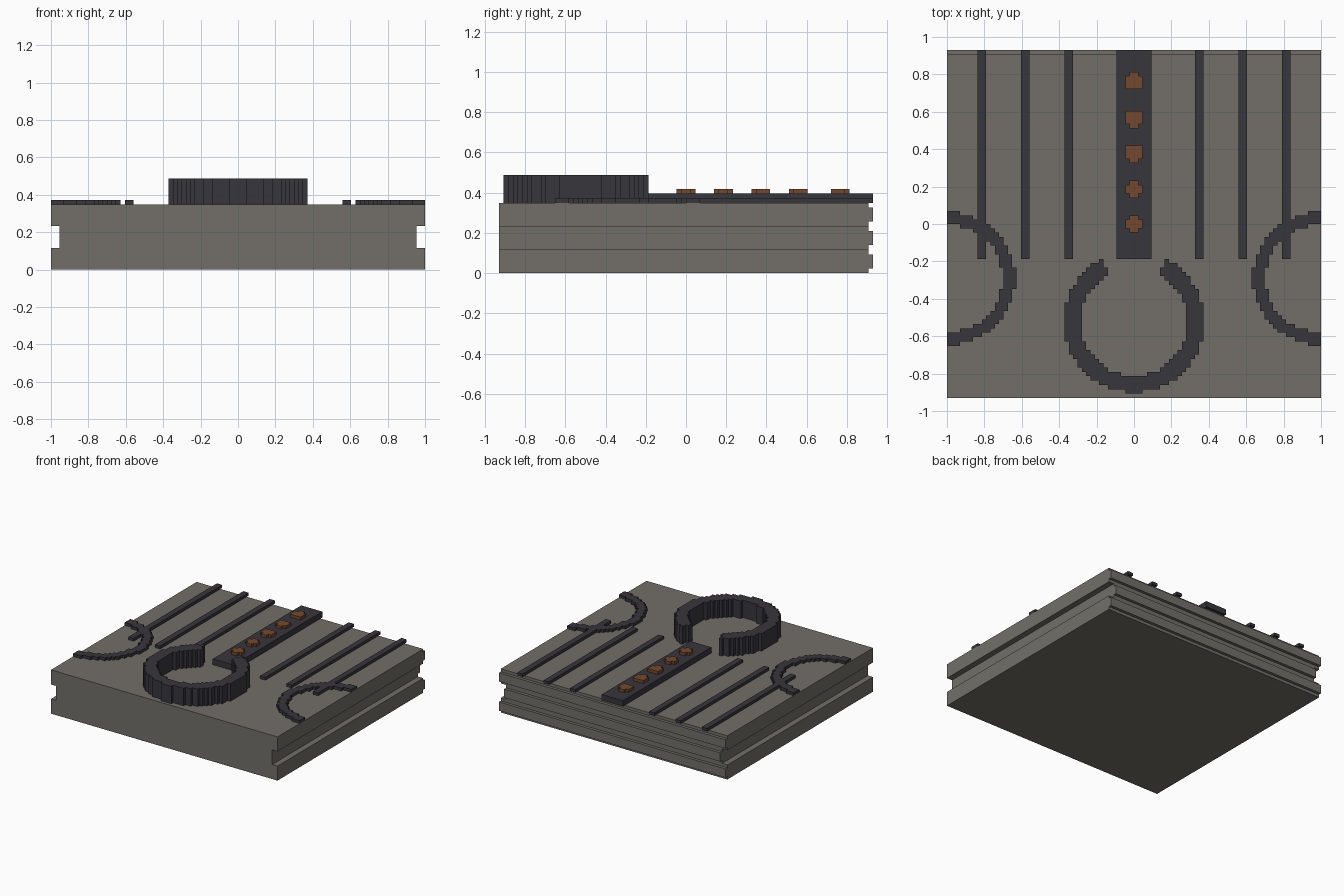
import bpy, bmesh, math

if "Cube" in bpy.data.objects:
    bpy.data.objects.remove(bpy.data.objects["Cube"], do_unlink=True)

NX, NY, TOP = 86, 80, 15       # block counts of the slab
U = 2 / NX                     # size of one block


def material(name, rgb):
    m = bpy.data.materials.new(name)
    m.use_nodes = True
    m.diffuse_color = (*rgb, 1)
    m.node_tree.nodes["Principled BSDF"].inputs["Base Color"].default_value = (*rgb, 1)
    return m


STONE = material("grey stone", (0.168, 0.159, 0.141))
IRON = material("dark iron", (0.039, 0.037, 0.046))
COPPER = material("copper", (0.175, 0.066, 0.029))


def finish(name, bm, mat):
    """Scale from block units to the final frame and link the object."""
    bmesh.ops.recalc_face_normals(bm, faces=bm.faces)
    for v in bm.verts:
        v.co = ((v.co.x - NX / 2) * U, (v.co.y - NY / 2) * U, v.co.z * U)
    me = bpy.data.meshes.new(name)
    bm.to_mesh(me)
    bm.free()
    me.materials.append(mat)
    ob = bpy.data.objects.new(name, me)
    bpy.context.collection.objects.link(ob)
    return ob


def extrude(bm, faces, direction):
    res = bmesh.ops.extrude_face_region(bm, geom=faces, use_keep_orig=True)
    verts = [g for g in res["geom"] if isinstance(g, bmesh.types.BMVert)]
    bmesh.ops.translate(bm, verts=verts, vec=direction)


def blocks(name, cells, z0, z1, mat):
    """Raise a set of (column, row) cells into a stepped solid."""
    bm = bmesh.new()
    for x, y in sorted(cells):
        bm.faces.new([bm.verts.new((x + dx, y + dy, z0))
                      for dx, dy in ((0, 0), (1, 0), (1, 1), (0, 1))])
    bmesh.ops.remove_doubles(bm, verts=bm.verts, dist=0.01)
    extrude(bm, bm.faces[:], (0, 0, z1 - z0))
    bmesh.ops.dissolve_limit(bm, angle_limit=0.01, verts=bm.verts, edges=bm.edges)
    return finish(name, bm, mat)


def prism(name, outline, y0, y1, mat):
    """Run an x-z outline along y."""
    bm = bmesh.new()
    face = bm.faces.new([bm.verts.new((x, y0, z)) for x, z in outline])
    extrude(bm, [face], (0, y1 - y0, 0))
    return finish(name, bm, mat)


def rect(x0, x1, y0, y1):
    return {(x, y) for x in range(x0, x1) for y in range(y0, y1)}


def ring(cx, cy, inner_sq, outer_sq):
    return {(x, y) for x in range(NX) for y in range(NY)
            if inner_sq < (x - cx) ** 2 + (y - cy) ** 2 < outer_sq}


def mirrored(cells):
    return cells | {(NX - 1 - x, y) for x, y in cells}


# Slab with a groove along each side
right_edge = [(NX, 0), (NX, 5), (NX - 2, 5), (NX - 2, 10), (NX, 10), (NX, TOP)]
left_edge = [(NX - x, z) for x, z in reversed(right_edge)]
prism("slab", right_edge + left_edge, 0, NY - 1, STONE)

# Three ridges across the back
for label, z, inset in (("lower", 1, 0), ("middle", 6, 2), ("upper", 11, 0)):
    a, b = inset, NX - inset
    prism(label + "_back_ridge", [(a, z), (b, z), (b, z + 3), (a, z + 3)],
          NY - 1, NY, STONE)

# Thin rails and the half rings at the side edges
FRONT = 32
inlay = ring(0, 27, 150, 231)
for x in (7, 17, 27):
    inlay |= rect(x, x + 2, FRONT, NY)
blocks("rails_and_half_rings", mirrored(inlay), TOP, TOP + 1, IRON)

# Tall open ring
cx, cy = (NX - 1) / 2, 17
open_ring = {(x, y) for x, y in ring(cx, cy, 152, 261)
             if abs(math.atan2(x - cx, y - cy)) > math.radians(28) and y < FRONT}
blocks("open_ring", open_ring, TOP, TOP + 6, IRON)

# Centre bar with copper studs
mid = NX // 2
blocks("centre_bar", rect(mid - 4, mid + 4, FRONT, NY), TOP, TOP + 2, IRON)
studs = [(38, 1, 1), (46, 1, 1), (54, 1, 0), (62, 1, 0), (71, 0, 1)]
for i, (y, low, high) in enumerate(studs, 1):
    cells = rect(mid - 1, mid + 1, y, y + 4) | rect(mid - 2, mid + 2, y + low, y + 4 - high)
    blocks(f"copper_stud_{i}", cells, TOP + 2, TOP + 3, COPPER)
